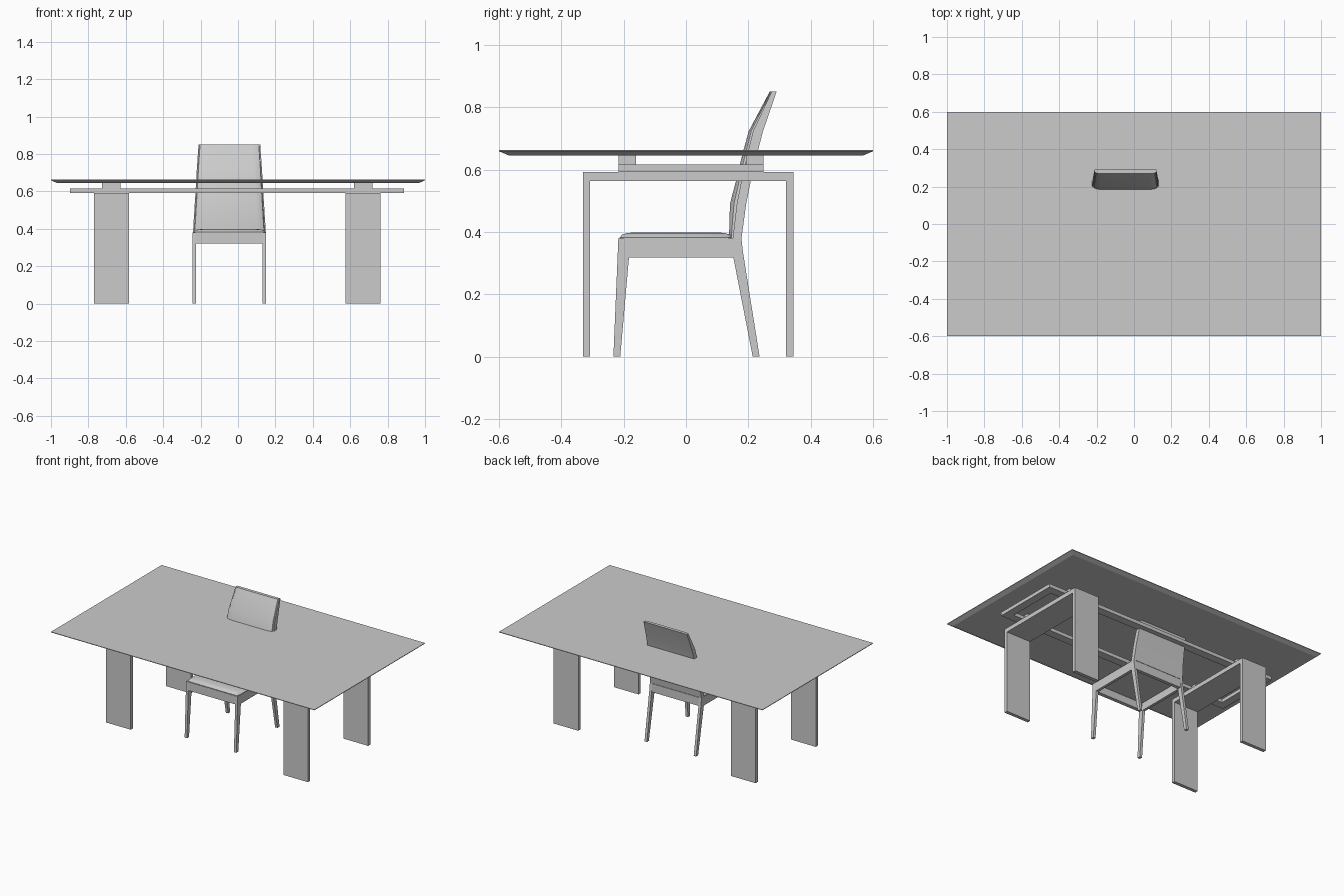
import bpy, bmesh

if "Cube" in bpy.data.objects:
    bpy.data.objects.remove(bpy.data.objects["Cube"])

CX = -0.046  # chair centre line


def loft(name, rings, smooth=False):
    """Skin a stack of equal-length rings and cap both ends."""
    bm = bmesh.new()
    rows = [[bm.verts.new(p) for p in ring] for ring in rings]
    n = len(rows[0])
    for a, b in zip(rows, rows[1:]):
        for i in range(n):
            j = (i + 1) % n
            bm.faces.new((a[i], a[j], b[j], b[i]))
    bm.faces.new(rows[0][::-1])
    bm.faces.new(rows[-1])
    bmesh.ops.recalc_face_normals(bm, faces=bm.faces)
    me = bpy.data.meshes.new(name)
    bm.to_mesh(me)
    bm.free()
    ob = bpy.data.objects.new(name, me)
    bpy.context.collection.objects.link(ob)
    if smooth:
        bpy.ops.object.select_all(action='DESELECT')
        ob.select_set(True)
        bpy.context.view_layer.objects.active = ob
        bpy.ops.object.shade_smooth_by_angle(angle=0.6)
    return ob


def rect(x0, x1, y0, y1, z):
    return [(x0, y0, z), (x1, y0, z), (x1, y1, z), (x0, y1, z)]


def box(name, x0, x1, y0, y1, z0, z1):
    return loft(name, [rect(x0, x1, y0, y1, z0), rect(x0, x1, y0, y1, z1)])


def extrude_x(name, profile, x0, x1):
    return loft(name, [[(x, y, z) for y, z in profile] for x in (x0, x1)])


# Table top with an undercut bevelled edge
loft("table_top", [rect(-0.97, 0.97, -0.57, 0.57, 0.646),
                   rect(-1, 1, -0.6, 0.6, 0.659),
                   rect(-1, 1, -0.6, 0.6, 0.663)])

# Rectangular frame under the top
RX0, RX1, RY0, RY1, RW = -0.898, 0.887, -0.217, 0.248, 0.056
loft_z = (0.592, 0.616)
for name, y in (("front_rail", RY0), ("back_rail", RY1 - RW)):
    box(name, RX0, RX1, y, y + RW, *loft_z)
for name, x in (("left_rail", RX0), ("right_rail", RX1 - RW)):
    box(name, x, x + RW, RY0 + RW, RY1 - RW, *loft_z)

# Spacer blocks between frame and top
for x in (-0.727, 0.62):
    for y in (RY0, RY1 - RW):
        box("spacer_block", x, x + 0.098, y, y + RW, 0.616, 0.646)

# Wide U-shaped leg frames
arch = [(-0.331, 0), (-0.308, 0), (-0.308, 0.563), (0.321, 0.563),
        (0.321, 0), (0.345, 0), (0.345, 0.592), (-0.331, 0.592)]
for name, x in (("left_table_legs", -0.77), ("right_table_legs", 0.576)):
    extrude_x(name, arch, x, x + 0.187)

# Chair side frames: front leg, seat rail and back leg in one profile
side = [(-0.233, 0), (-0.211, 0), (-0.183, 0.318), (0.152, 0.318),
        (0.214, 0), (0.236, 0), (0.182, 0.34), (0.178, 0.38), (-0.217, 0.38)]
HW, T = 0.196, 0.018
extrude_x("chair_left_side", side, CX - HW, CX - HW + T)
extrude_x("chair_right_side", side, CX + HW - T, CX + HW)

# Cross rails of the seat
box("seat_front_rail", CX - HW + T, CX + HW - T, -0.215, -0.19, 0.32, 0.378)
box("seat_back_rail", CX - HW + T, CX + HW - T, 0.155, 0.178, 0.32, 0.378)

# Softly crowned seat pad
pad = []
for inset, z in ((0.004, 0.37), (0.003, 0.382), (0.012, 0.392),
                 (0.03, 0.397), (0.07, 0.399), (0.11, 0.396)):
    x0, x1 = CX - HW + inset, CX + HW - inset
    y0, y1 = -0.216 + inset, 0.152 - inset
    c = 0.014
    pad.append([(x0 + c, y0, z), (x1 - c, y0, z), (x1, y0 + c, z), (x1, y1 - c, z),
                (x1 - c, y1, z), (x0 + c, y1, z), (x0, y1 - c, z), (x0, y0 + c, z)])
loft("seat_pad", pad, True)

# Backrest stations: z, front y, joint y, back y, half width
stations = [(0.380, 0.137, 0.150, 0.178, 0.195),
            (0.490, 0.140, 0.163, 0.193, 0.188),
            (0.570, 0.161, 0.179, 0.209, 0.183),
            (0.650, 0.180, 0.197, 0.228, 0.178),
            (0.723, 0.200, 0.215, 0.247, 0.174),
            (0.851, 0.268, 0.275, 0.291, 0.165)]

# Rear shell of the backrest
loft("backrest_shell", [[(CX - w, m, z), (CX + w, m, z), (CX + w, b, z), (CX - w, b, z)]
                        for z, f, m, b, w in stations], True)

# Front cushion of the backrest, rounded off towards the sides
half = [(0.97, 0.0), (0.95, 0.45), (0.88, 0.8), (0.76, 1.0)]
section = half + [(-u, v) for u, v in reversed(half)]
loft("backrest_cushion", [[(CX + u * w, m + 0.001 + (f - m) * v, z) for u, v in section]
                          for z, f, m, b, w in stations], True)
